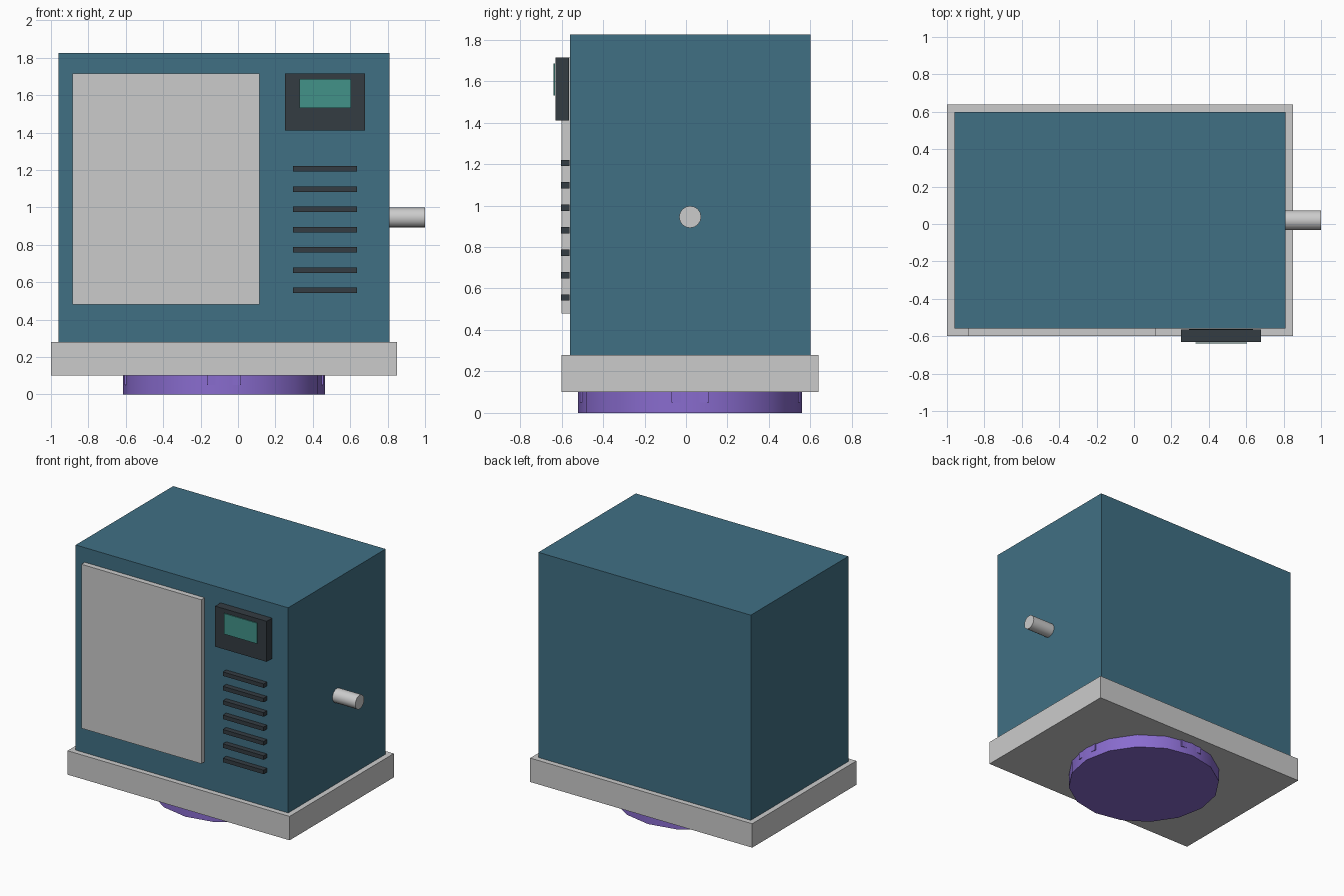
import bpy
import math

if "Cube" in bpy.data.objects:
    bpy.data.objects.remove(bpy.data.objects["Cube"])


def material(name, rgb):
    m = bpy.data.materials.new(name)
    m.diffuse_color = (*rgb, 1)
    m.use_nodes = True
    m.node_tree.nodes["Principled BSDF"].inputs["Base Color"].default_value = m.diffuse_color
    return m


TEAL = material("teal_paint", (0.051, 0.162, 0.231))
DARK = material("dark_plastic", (0.034, 0.045, 0.055))
SCREEN = material("screen_green", (0.055, 0.29, 0.25))
PURPLE = material("purple_plastic", (0.25, 0.15, 0.62))


def finish(name, mat):
    ob = bpy.context.object
    ob.name = name
    if mat:
        ob.data.materials.append(mat)
    return ob


def box(name, x, y, z, mat=None):
    """Box from (min, max) pairs on each axis."""
    bpy.ops.mesh.primitive_cube_add(size=1, location=[(a + b) / 2 for a, b in (x, y, z)])
    ob = finish(name, mat)
    ob.scale = [b - a for a, b in (x, y, z)]
    bpy.ops.object.transform_apply(location=False, rotation=False, scale=True)
    return ob


def cylinder(name, centre, radius, depth, rotation=(0, 0, 0), mat=None):
    bpy.ops.mesh.primitive_cylinder_add(vertices=16, radius=radius, depth=depth,
                                        location=centre, rotation=rotation)
    ob = finish(name, mat)
    bpy.ops.object.shade_smooth_by_angle(angle=math.radians(30))
    return ob


# Housing and plinth
box("plinth", (-1.0, 0.85), (-0.60, 0.64), (0.10, 0.28))
box("housing", (-0.96, 0.81), (-0.56, 0.60), (0.28, 1.825), TEAL)

# Front door, control panel and display
box("door", (-0.885, 0.115), (-0.60, -0.56), (0.48, 1.715))
box("control_panel", (0.25, 0.68), (-0.63, -0.565), (1.41, 1.715), DARK)
box("display", (0.33, 0.605), (-0.64, -0.633), (1.53, 1.685), SCREEN)

# Row of vent slats
for i in range(7):
    z = 0.556 + i * 0.1083
    box(f"vent_slat_{i + 1}", (0.295, 0.635), (-0.602, -0.562), (z - 0.015, z + 0.015), DARK)

# Side pipe
cylinder("side_pipe", (0.90, 0.02, 0.945), 0.053, 0.20, (0, math.pi / 2, 0))

# Round foot with four locking tabs just breaking its rim
CX, CY = -0.075, 0.02
cylinder("round_foot", (CX, CY, 0.05), 0.54, 0.10, mat=PURPLE)
for i in range(4):
    a = i * math.pi / 2
    tab = box(f"locking_tab_{i + 1}", (-0.04, 0.04), (-0.09, 0.09), (0.05, 0.10), PURPLE)
    tab.location = (CX + 0.491 * math.cos(a), CY + 0.491 * math.sin(a), 0.075)
    tab.rotation_euler.z = a
